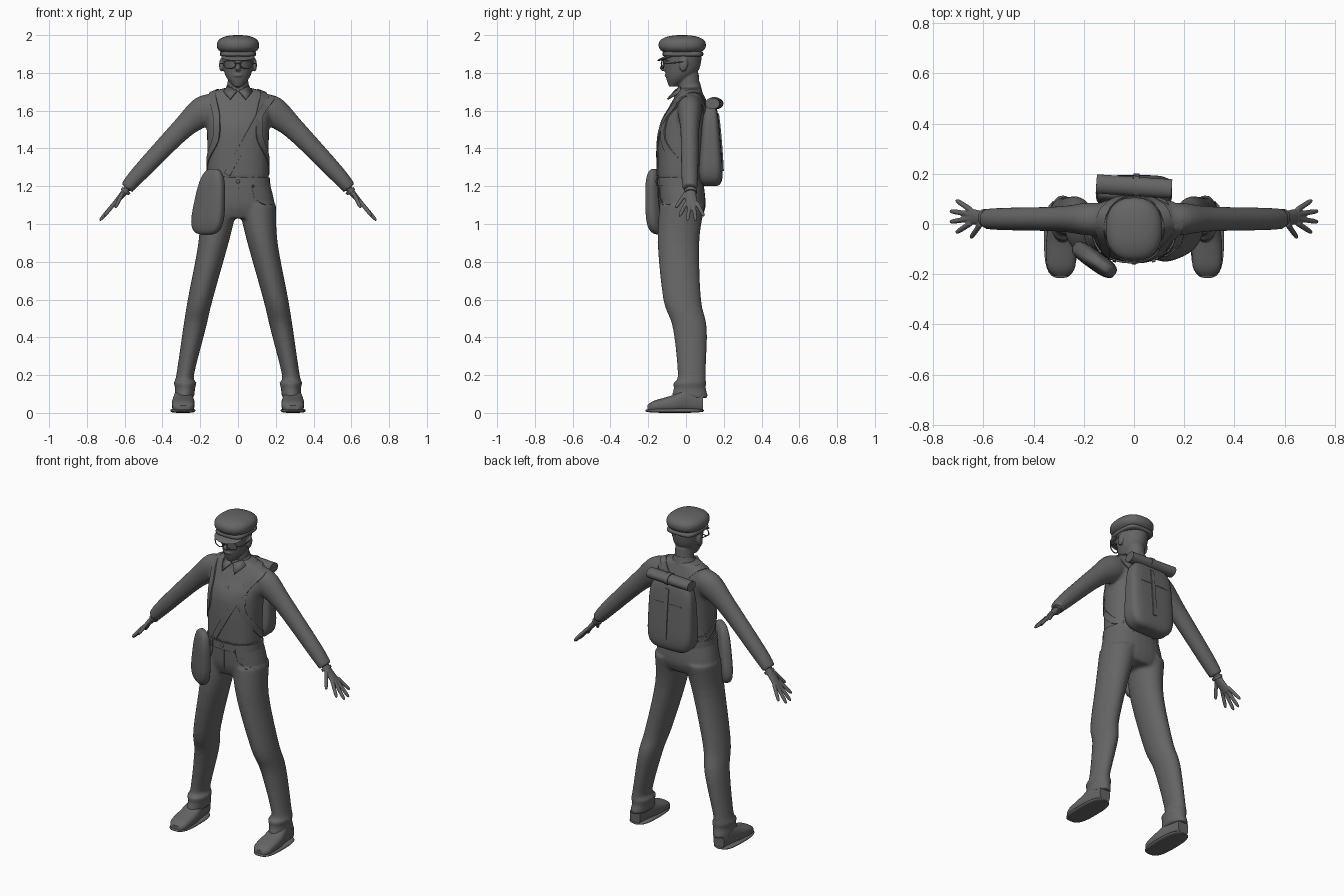
import bpy, bmesh, math
from mathutils import Vector, Matrix
from mathutils.bvhtree import BVHTree

default_cube = bpy.data.objects.get("Cube")
if default_cube:
    bpy.data.objects.remove(default_cube)

shade = (.13, .13, .13, 1)
grey = bpy.data.materials.new("dark_grey")
grey.use_nodes = True
grey.diffuse_color = shade
grey.node_tree.nodes["Principled BSDF"].inputs["Base Color"].default_value = shade
X, Y, Z = Matrix.Identity(3)
SIDES = (("left", 1), ("right", -1))


def smooth_path(keys, steps=5):
    """Spline through key tuples of any length."""
    keys = [Vector(key) for key in keys]
    padded = keys[:1] + keys + keys[-1:]
    path = []
    for a, b, c, d in zip(padded, padded[1:], padded[2:], padded[3:]):
        for step in range(steps):
            t = step / steps
            path.append(b + (c - a) * (t / 2) + (a * 2 - b * 5 + c * 4 - d) * (t * t / 2)
                        + (b * 3 - a - c * 3 + d) * (t ** 3 / 2))
    return path + keys[-1:]


def bridge(bm, loops):
    """Join successive vertex loops into a capped skin."""
    for lower, upper in zip(loops, loops[1:]):
        for k in range(len(lower)):
            bm.faces.new((lower[k - 1], lower[k], upper[k], upper[k - 1]))
    bm.faces.new(loops[0])
    bm.faces.new(loops[-1])


def loft(bm, keys, axes=None, power=2.0, side=1, sides=28):
    """Skin rings of (x, y, z, half_width, half_depth); side -1 mirrors."""
    rings = smooth_path(keys)
    centres = [Vector(ring[:3]) for ring in rings]
    loops = []
    for i, ring in enumerate(rings):
        if axes:
            u, v = axes
        else:
            along = centres[min(i + 1, len(rings) - 1)] - centres[max(i - 1, 0)]
            u = Y.cross(along).normalized()
            v = along.cross(u).normalized()
        loop = []
        for k in range(sides):
            c, s = math.cos(math.tau * k / sides), math.sin(math.tau * k / sides)
            point = (centres[i] + u * ring[3] * math.copysign(abs(c) ** (2 / power), c)
                     + v * ring[4] * math.copysign(abs(s) ** (2 / power), s))
            point.x *= side
            loop.append(bm.verts.new(point))
        loops.append(loop)
    bridge(bm, loops)


def blob(bm, centre, size, power=2.0, tilt=0, narrow=(0, 0), lean=0):
    """Rounded box or ellipsoid, optionally narrowing and leaning upwards."""
    verts = bmesh.ops.create_uvsphere(bm, u_segments=36, v_segments=24, radius=1)["verts"]
    place = Matrix.Translation(centre) @ Matrix.Rotation(tilt, 4, "X")
    for v in verts:
        x, y, z = v.co / sum(abs(c) ** power for c in v.co) ** (1 / power)
        x, y = x * (1 - narrow[0] * z), y * (1 - narrow[1] * z)
        v.co = place @ Vector((x * size[0] + lean * z, y * size[1], z * size[2]))


def finish(bm, name, voxel=0.0, soften=3):
    bmesh.ops.recalc_face_normals(bm, faces=bm.faces)
    mesh = bpy.data.meshes.new(name)
    bm.to_mesh(mesh)
    bm.free()
    mesh.materials.append(grey)
    mesh.shade_smooth()
    mesh.set_sharp_from_angle(angle=math.radians(45))
    ob = bpy.data.objects.new(name, mesh)
    bpy.context.collection.objects.link(ob)
    if voxel:
        blend = ob.modifiers.new("Blend", "REMESH")
        blend.mode, blend.voxel_size, blend.use_smooth_shade = "VOXEL", voxel, True
        ob.modifiers.new("Soften", "SMOOTH").iterations = soften
    return ob


def surface(ob):
    bpy.context.view_layer.update()
    return BVHTree.FromObject(ob, bpy.context.evaluated_depsgraph_get())


def ribbon(name, hints, width, thick, tree, side=1):
    """Flat strap laid onto a surface along the nearest points to a path."""
    hints = [Vector((x * side, y, z)) for x, y, z in hints]
    path = [a.lerp(b, k / 8) for a, b in zip(hints, hints[1:]) for k in range(8)] + hints[-1:]
    points, normals = zip(*[tree.find_nearest(p)[:2] for p in path])
    for _ in range(3):
        middle = [(a + b * 2 + c) / 4 for a, b, c in zip(points, points[1:], points[2:])]
        points = [points[0], *middle, points[-1]]
    bm, loops = bmesh.new(), []
    for i, (point, normal) in enumerate(zip(points, normals)):
        along = points[min(i + 1, len(points) - 1)] - points[max(i - 1, 0)]
        across = along.cross(normal).normalized() * width / 2
        out = normal * thick
        loops.append([bm.verts.new(point + offset) for offset in
                      (-across - out, across - out, across + out, out - across)])
    bridge(bm, loops)
    return finish(bm, name)


def single(name, *args, **options):
    """Object made of one blob."""
    bm = bmesh.new()
    blob(bm, *args, **options)
    return finish(bm, name)


# Shirt: torso and sleeves blended together
bm = bmesh.new()
loft(bm, [(0, -.03, 1.24, .162, .12), (0, -.02, 1.5, .165, .125), (0, .01, 1.62, .18, .1),
          (0, .02, 1.69, .155, .07), (0, .02, 1.72, .07, .06)], (X, Y), 2.3)
for _, side in SIDES:
    loft(bm, [(.1, .02, 1.64, .05, .06), (.18, .02, 1.6, .08, .065), (.3, .02, 1.5, .058, .05),
              (.52, .02, 1.27, .045, .045), (.59, .02, 1.19, .036, .04)], side=side)
shirt = finish(bm, "shirt", .01)

# Trousers: hips and legs ending in loose folded cuffs
bm = bmesh.new()
loft(bm, [(0, -.03, 1.24, .163, .12), (0, -.02, 1.1, .195, .124), (0, -.02, 1.03, .18, .1)], (X, Y), 2.3)
for _, side in SIDES:
    loft(bm, [(.1, -.02, 1.1, .1, .12), (.13, -.04, .9, .08, .11), (.2, -.02, .6, .066, .1),
              (.23, .02, .45, .06, .09), (.28, .03, .2, .047, .074), (.28, .02, .16, .06, .088),
              (.28, .02, .13, .053, .085), (.285, .02, .08, .053, .1)], (X, Y), side=side)
trousers = finish(bm, "trousers", .01)

# Waistband, button, belt loops, pockets and fly
bm = bmesh.new()
loft(bm, [(0, -.03, 1.2, .172, .126), (0, -.03, 1.245, .168, .125)], (X, Y), 2.3)
waistband = finish(bm, "waistband")
single("trouser_button", (0, -.156, 1.225), (.01, .006, .01))
band_surface, hip_surface = surface(waistband), surface(trousers)
for name, side in SIDES:
    ribbon(name + "_belt_loop", [(.09, -.2, 1.25), (.09, -.2, 1.2)], .014, .006, band_surface, side)
    ribbon(name + "_pocket_edge", [(.09, -.2, 1.2), (.11, -.2, 1.13), (.2, -.1, 1.12)],
           .008, .003, hip_surface, side)
ribbon("fly_seam", [(.01, -.2, 1.2), (0, -.2, 1.06)], .006, .003, hip_surface)
shirt_surface = surface(shirt)
ribbon("shirt_placket", [(0, -.2, 1.64), (0, -.2, 1.26)], .03, .002, shirt_surface)

# Shoes with soles, from (y, half_width, half_height) sections
shoe_sections = [(-.205, .03, .018), (-.17, .056, .03), (-.07, .06, .045), (.01, .048, .063), (.09, .036, .05)]
for name, side in SIDES:
    bm = bmesh.new()
    loft(bm, [(.29, y, high + .004, wide, high) for y, wide, high in shoe_sections], (X, Z), 2.6, side)
    finish(bm, name + "_shoe")
    single(name + "_sole", (side * .292, -.06, .012), (.066, .155, .012), power=3)

# Hands: palm, fanned fingers and thumb blended together, plus wrist bands
for name, side in SIDES:
    bm = bmesh.new()
    loft(bm, [(.57, .025, 1.21, .02, .026), (.6, .025, 1.17, .018, .027), (.66, .03, 1.1, .011, .034)], side=side)
    digits = [((.61, 0, 1.165), (.65, -.055, 1.085))]
    for finger in range(4):
        spread = finger - 1.5
        knuckle = Vector((.65, .03 + spread * .018, 1.115))
        bend = spread * spread * .012
        digits.append((knuckle, knuckle + Vector((.085 - bend, spread * .025, bend - .1))))
    for base, tip in digits:
        loft(bm, [(*base, .011, .011), (*Vector(base).lerp(tip, .8), .01, .01), (*tip, .005, .005)],
             side=side, sides=12)
    finish(bm, name + "_hand", .004)
    bm = bmesh.new()
    loft(bm, [(.59, .025, 1.18, .026, .034), (.6, .025, 1.167, .026, .034)], side=side)
    finish(bm, name + "_wrist_band")

# Head with neck, nose, lips, brow and ears
bm = bmesh.new()
loft(bm, [(0, -.07, 1.727, .022, .02), (0, -.04, 1.77, .058, .064), (0, -.02, 1.82, .077, .09),
          (0, -.016, 1.9, .088, .1), (0, -.015, 1.94, .078, .09)], (X, Y))
loft(bm, [(0, .02, 1.66, .06, .058), (0, .012, 1.8, .052, .055)], (X, Y))
blob(bm, (0, -.114, 1.826), (.014, .025, .018))
blob(bm, (0, -.108, 1.85), (.01, .014, .03), tilt=-.3)
blob(bm, (0, -.1, 1.787), (.026, .014, .009))
for _, side in SIDES:
    blob(bm, (side * .035, -.098, 1.872), (.03, .014, .009))
    blob(bm, (side * .088, -.012, 1.842), (.012, .022, .036), tilt=-.2)
finish(bm, "head", .005, soften=2)

# Flat cap: puffed crown, band and sloping peak
single("cap_crown", (0, -.02, 1.947), (.112, .125, .053), power=2.4)
single("cap_band", (0, -.016, 1.9), (.095, .108, .016), power=4)
single("cap_peak", (0, -.094, 1.885), (.088, .062, .009), tilt=.33)

# Spectacles: round rims, side arms and bridge
for name, side in SIDES:
    bpy.ops.mesh.primitive_torus_add(location=(side * .044, -.123, 1.845), rotation=(math.pi / 2, 0, side * .2),
                                     major_radius=.032, minor_radius=.0035, major_segments=28, minor_segments=8)
    rim = bpy.context.object
    rim.name, rim.scale.y = name + "_spectacle_rim", .72
    rim.data.materials.append(grey)
    rim.data.shade_smooth()
    bm = bmesh.new()
    loft(bm, [(.076, -.117, 1.85, .002, .003), (.095, -.09, 1.85, .002, .003), (.097, -.01, 1.86, .002, .003)],
         (X, Z), side=side, sides=8)
    finish(bm, name + "_spectacle_arm")
single("spectacle_bridge", (0, -.13, 1.852), (.016, .004, .004))

# Collar: sloping stand and two pointed leaves
bm = bmesh.new()
loft(bm, [(0, .01, 1.685, .08, .075), (0, .015, 1.732, .058, .059)], (X, Y))
for v in bm.verts:
    v.co.z += v.co.y / 4
finish(bm, "collar_stand")
for name, side in SIDES:
    bm = bmesh.new()
    corners = (.004, -.058, 1.705), (.042, -.098, 1.66), (.078, -.03, 1.7), (.055, -.03, 1.728)
    bm.faces.new([bm.verts.new((side * x, y, z)) for x, y, z in corners])
    thickness = finish(bm, name + "_collar_leaf").modifiers.new("Thickness", "SOLIDIFY")
    thickness.thickness, thickness.offset = .009, 0

# Backpack: tapered body, rolled top, buckle strap, pocket line and shoulder straps
pack = single("backpack_body", (0, .13, 1.415), (.15, .056, .215), power=4.5, narrow=(.04, .3))
bm = bmesh.new()
loft(bm, [(-.15, .16, 1.638, .03, .038), (.15, .14, 1.638, .03, .038)])
roll = finish(bm, "backpack_rolled_top")
pack_surface = surface(pack)
ribbon("backpack_roll_strap", [(.01, .1, 1.66), (.01, .15, 1.7), (.01, .21, 1.66), (.01, .2, 1.6)],
       .024, .005, surface(roll))
ribbon("backpack_buckle_strap", [(.01, .25, 1.6), (.01, .25, 1.28)], .024, .006, pack_surface)
ribbon("backpack_pocket_seam", [(-.1, .25, 1.5), (.1, .25, 1.5)], .006, .003, pack_surface)
for name, side in SIDES:
    ribbon(name + "_backpack_strap", [(.02, .16, 1.6), (.14, .05, 1.74), (.14, -.16, 1.6), (.14, -.17, 1.45),
           (.2, 0, 1.28), (.16, .1, 1.25)], .038, .007, shirt_surface, side)

# Satchel: pillow-shaped bag on the right hip with its cross strap
satchel = single("satchel", (0, 0, 1.118), (.09, .037, .174), power=3.2, narrow=(.22, .1), lean=.025)
satchel.location, satchel.rotation_euler.z = (-.15, -.148, 0), -.62
ribbon("satchel_strap", [(-.07, -.2, 1.26), (.13, -.2, 1.57), (.19, -.05, 1.7), (.13, .2, 1.6), (-.19, .05, 1.25)],
       .034, .008, shirt_surface)
